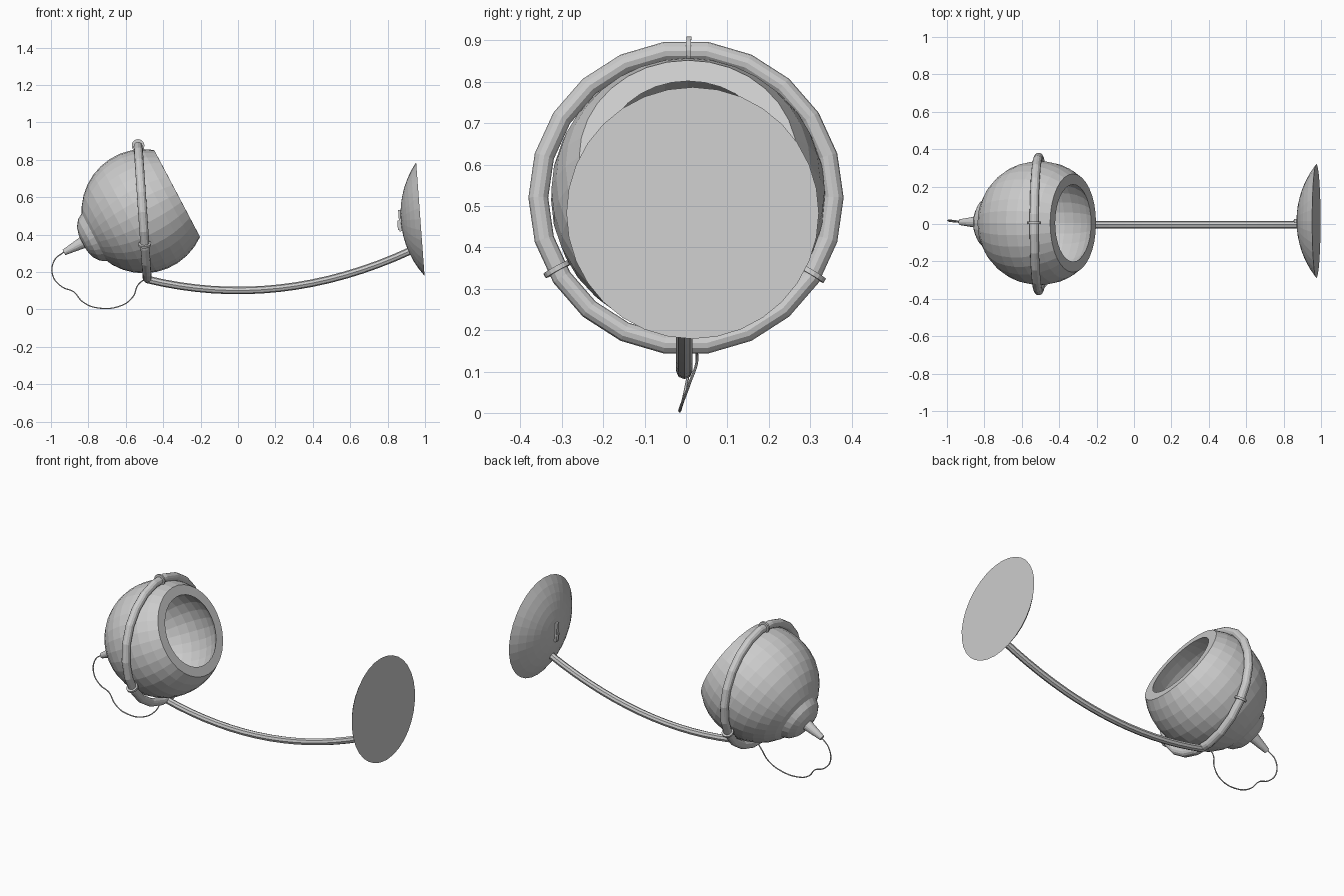
import bpy, bmesh
from math import sin, cos, pi, radians, sqrt
from mathutils import Vector, Matrix

cube = bpy.data.objects.get("Cube")
if cube:
    bpy.data.objects.remove(cube, do_unlink=True)

grey = bpy.data.materials.new("grey metal")
grey.use_nodes = True
COLOUR = (0.6, 0.6, 0.6, 1)
grey.diffuse_color = COLOUR
grey.node_tree.nodes["Principled BSDF"].inputs["Base Color"].default_value = COLOUR


def add_mesh(name, bm, matrix=Matrix()):
    bmesh.ops.recalc_face_normals(bm, faces=bm.faces)
    mesh = bpy.data.meshes.new(name)
    bm.to_mesh(mesh)
    bm.free()
    mesh.materials.append(grey)
    obj = bpy.data.objects.new(name, mesh)
    obj.matrix_world = matrix
    bpy.context.collection.objects.link(obj)
    return obj


def frame(origin, axis):
    """Place local z along axis."""
    turn = Vector(axis).to_track_quat('Z', 'Y').to_matrix().to_4x4()
    return Matrix.Translation(origin) @ turn


def lathe(name, profile, origin, axis, sides=32, closed=False):
    """Spin (radius, height) points about an axis."""
    bm = bmesh.new()
    verts = [bm.verts.new((r, 0, h)) for r, h in profile]
    edges = [bm.edges.new(pair) for pair in zip(verts, verts[1:])]
    if closed:
        edges.append(bm.edges.new((verts[-1], verts[0])))
    bmesh.ops.spin(bm, geom=verts + edges, cent=(0, 0, 0), axis=(0, 0, 1),
                   angle=2 * pi, steps=sides, use_merge=True)
    bmesh.ops.remove_doubles(bm, verts=bm.verts, dist=0.0001)
    return add_mesh(name, bm, frame(origin, axis))


def tube(name, points, radius, kind, resolution, sides):
    """Round tube along a path, turned into a mesh."""
    curve = bpy.data.curves.new(name, 'CURVE')
    curve.dimensions = '3D'
    curve.bevel_depth = radius
    curve.bevel_resolution = sides // 2 - 2
    curve.resolution_u = resolution
    curve.use_fill_caps = True
    spline = curve.splines.new(kind)
    if kind == 'BEZIER':
        spline.bezier_points.add(len(points) - 1)
        for p, co in zip(spline.bezier_points, points):
            p.co = co
            p.handle_left_type = p.handle_right_type = 'AUTO'
    else:
        spline.points.add(len(points) - 1)
        for p, co in zip(spline.points, points):
            p.co = (*co, 1)
    temp = bpy.data.objects.new(name + " path", curve)
    bpy.context.collection.objects.link(temp)
    bm = bmesh.new()
    bm.from_mesh(temp.to_mesh())
    bpy.data.objects.remove(temp, do_unlink=True)
    for f in bm.faces:
        f.smooth = False
    return add_mesh(name, bm)


# Hollow shade: outer ball, flat rim and inner bowl
centre = Vector((-0.505, 0.005, 0.525))
aim = Vector((0.885, 0, 0.467)).normalized()
R, RIM, RIM_IN = 0.332, 0.203, 0.206
start = radians(52.4)
outer = [(R * sin(a), R * cos(a)) for a in
         [pi - (pi - start) * i / 12 for i in range(13)]]
inner_r = sqrt(RIM_IN ** 2 + RIM ** 2)
start_in = radians(45.4)
inner = [(inner_r * sin(a), inner_r * cos(a)) for a in
         [start_in + (pi - start_in) * i / 12 for i in range(13)]]
lathe("lamp_shade", outer + inner, centre, aim)

# Rear cap and tapered cable neck
lathe("rear_cap", [(0.148, 0.27), (0.146, 0.295), (0.125, 0.33), (0.09, 0.355),
                   (0.045, 0.367), (0, 0.368)], centre, -aim, 24)
lathe("cable_neck", [(0, 0.34), (0.036, 0.34), (0.016, 0.481), (0, 0.481)],
      centre + Vector((0, 0.005, 0.004)), -aim, 16)

# Tilted ring that carries the shade
ring_centre = Vector((-0.51, 0, 0.52))
tilt = radians(3.9)
ring_axis = Vector((cos(tilt), 0, sin(tilt)))
RING, WIRE = 0.357, 0.024
section = [(RING + WIRE * cos(i * pi / 6), WIRE * sin(i * pi / 6)) for i in range(12)]
lathe("support_ring", section, ring_centre, ring_axis, 22, closed=True)

# Three thin clips around the ring
up = Vector((-sin(tilt), 0, cos(tilt)))
side = Vector((0, 1, 0))
for name, angle in (("top", 89), ("left", -31), ("right", 209)):
    a = radians(angle)
    out = side * cos(a) + up * sin(a)
    along = up * cos(a) - side * sin(a)
    lathe(name + "_clip", [(0, -0.006), (0.034, -0.006), (0.034, 0.006), (0, 0.006)],
          ring_centre + out * RING, along, 16)

# Bowed arm from ring to base
arm = []
for i in range(17):
    x = -0.49 + 1.42 * i / 16
    arm.append((x, -0.004, 0.101 + 0.25 * x * x))
tube("arm", arm, 0.02, 'POLY', 1, 8)

# Domed base, standing upright
base_centre = Vector((0.975, 0.016, 0.483))
base_axis = Vector((-0.997, 0, -0.074)).normalized()
BASE_R, DOME = 0.305, 0.105
ball = (BASE_R ** 2 + DOME ** 2) / (2 * DOME)
dome = [(0, 0)]
for i in range(8):
    r = BASE_R * (1 - i / 7)
    dome.append((r, sqrt(ball ** 2 - r ** 2) - ball + DOME))
lathe("base", dome, base_centre, base_axis)

# Slim switch with a rocker on the dome
for name, size, height, drop in (("switch_plate", (0.02, 0.115, 0.03), 0.1, 0),
                                 ("switch_rocker", (0.012, 0.05, 0.012), 0.116, -0.025)):
    bm = bmesh.new()
    bmesh.ops.create_cube(bm, size=1)
    bmesh.ops.scale(bm, vec=(size[2], size[0], size[1]), verts=bm.verts)
    place = base_centre + base_axis * height + Vector((0, 0, drop))
    add_mesh(name, bm, Matrix.Translation(place) @ Matrix.Rotation(radians(-4.2), 4, 'Y'))

# Loose cable from neck to ring
cable = [(-0.93, 0.014, 0.308), (-0.982, 0.02, 0.262), (-0.99, 0.016, 0.18),
         (-0.94, 0.01, 0.12), (-0.88, 0.006, 0.095), (-0.83, -0.005, 0.04),
         (-0.75, -0.014, 0.008), (-0.62, -0.01, 0.022), (-0.56, 0.008, 0.07),
         (-0.535, 0.027, 0.13), (-0.488, 0.015, 0.17)]
tube("cable", cable, 0.0035, 'BEZIER', 6, 6)
